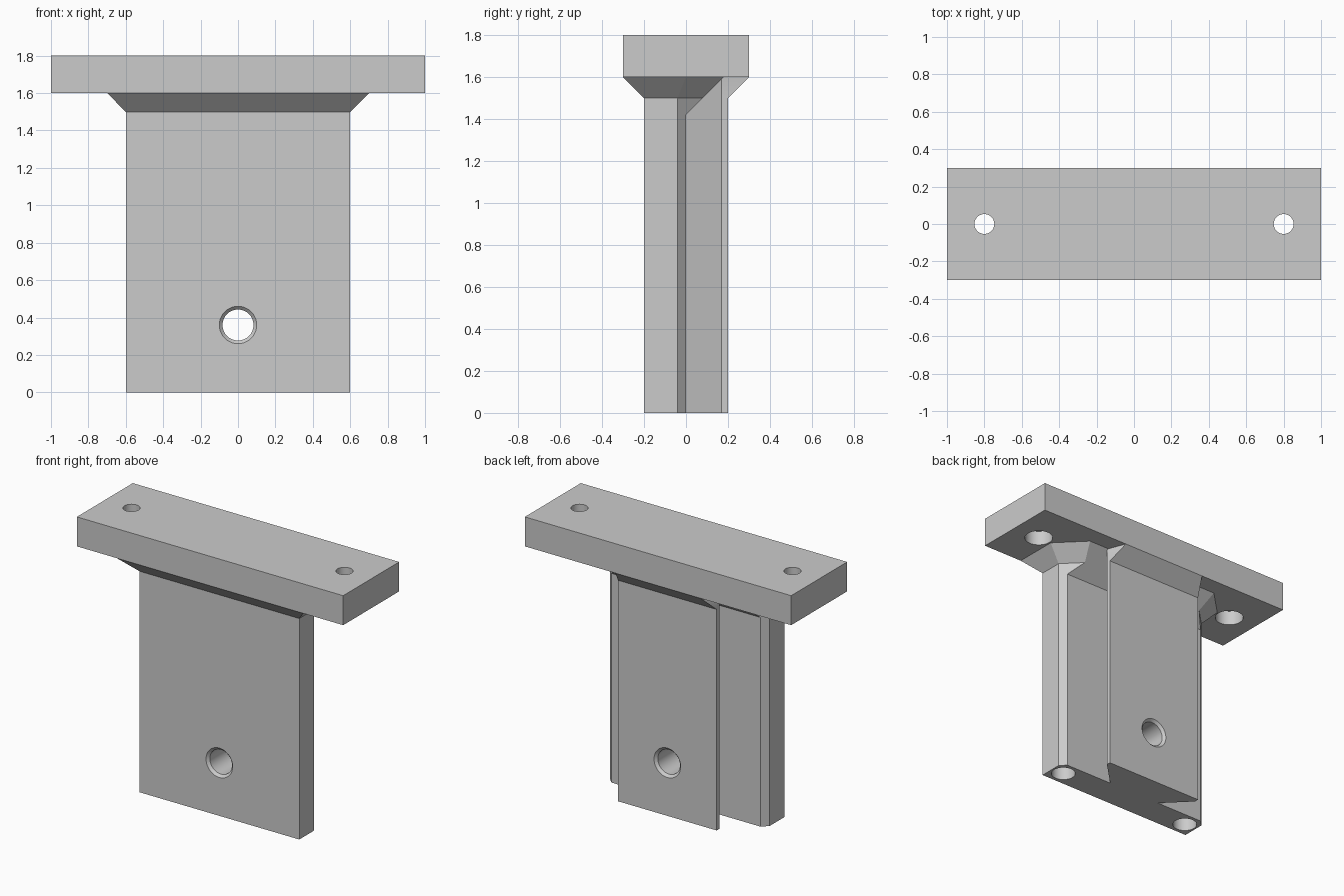
import bpy, bmesh
from math import sin, cos, tau

cube = bpy.data.objects.get("Cube")
if cube:
    bpy.data.objects.remove(cube, do_unlink=True)

grey = bpy.data.materials.new("plain_grey")
grey.use_nodes = True
colour = (0.6, 0.6, 0.6, 1)
grey.diffuse_color = colour
grey.node_tree.nodes["Principled BSDF"].inputs["Base Color"].default_value = colour


def loft(name, rings):
    """Closed solid through rings of equal point count."""
    bm = bmesh.new()
    loops = [[bm.verts.new(p) for p in ring] for ring in rings]
    n = len(loops[0])
    for a, b in zip(loops, loops[1:]):
        for i in range(n):
            j = (i + 1) % n
            bm.faces.new((a[i], a[j], b[j], b[i]))
    bm.faces.new(loops[0][::-1])
    bm.faces.new(loops[-1])
    bmesh.ops.recalc_face_normals(bm, faces=bm.faces)
    mesh = bpy.data.meshes.new(name)
    bm.to_mesh(mesh)
    bm.free()
    mesh.materials.append(grey)
    obj = bpy.data.objects.new(name, mesh)
    bpy.context.collection.objects.link(obj)
    return obj


def mirrored(half, z):
    """Ring at height z from the +x half of an outline, front to back."""
    return [(x, y, z) for x, y in half] + [(-x, y, z) for x, y in reversed(half)]


def round_cutter(name, steps, x=0, y=0, z=0, along_y=False):
    """Turned solid from (distance, radius) steps along z or y."""
    angles = [tau * i / 48 for i in range(48)]
    if along_y:
        rings = [[(x + r * cos(a), d, z + r * sin(a)) for a in angles] for d, r in steps]
    else:
        rings = [[(x + r * cos(a), y + r * sin(a), d) for a in angles] for d, r in steps]
    obj = loft(name, rings)
    obj.hide_render = True
    return obj


def combine(target, other, operation):
    mod = target.modifiers.new(other.name, 'BOOLEAN')
    mod.operation = operation
    mod.solver = 'EXACT'
    mod.object = other
    bpy.context.view_layer.objects.active = target
    bpy.ops.object.modifier_apply(modifier=mod.name)
    bpy.data.objects.remove(other, do_unlink=True)


# Top plate with counterbored screw holes
plate_half = [(1, -0.3), (1, 0.3)]
plate = loft("top_plate", [mirrored(plate_half, z) for z in (1.6, 1.8)])
for side in (-1, 1):
    screw = [(1.5, 0.09), (1.7, 0.09), (1.7, 0.053), (1.9, 0.053)]
    combine(plate, round_cutter("screw_hole", screw, x=0.8 * side), 'DIFFERENCE')

# Upright wall: bevelled back corners, flaring out under the plate
# height, half width, front, corner bevel (x + y), back
wall_levels = [
    (0, 0.6, -0.2, 0.56, 0),
    (1.42, 0.6, -0.2, 0.56, 0),
    (1.5, 0.6, -0.2, 0.56, 0.08),
    (1.6, 0.7, -0.3, 0.7, 0.18),
    (1.65, 0.6, -0.2, 0.56, 0.08),
]
wall = loft("upright_wall", [
    mirrored([(w, front), (w, bevel - w), (bevel - back, back)], z)
    for z, w, front, bevel, back in wall_levels])

# Dovetail rail on the back, rooted inside the wall
rail_levels = [(0, 0.37, 0.2), (1.5, 0.37, 0.2), (1.6, 0.32, 0.3), (1.65, 0.32, 0.25)]
rail = loft("dovetail_rail", [
    mirrored([(0.15, -0.05), (0.37, 0.17), (tip, back)], z)
    for z, tip, back in rail_levels])
combine(wall, rail, 'UNION')

# Cross hole, countersunk at both ends
cross = [(-0.25, 0.15), (-0.183, 0.083), (0.183, 0.083), (0.25, 0.15)]
combine(wall, round_cutter("cross_hole", cross, z=0.36, along_y=True), 'DIFFERENCE')

# Blind holes in the foot
for side in (-1, 1):
    foot = [(-0.1, 0.077), (0.2, 0.077)]
    combine(wall, round_cutter("foot_hole", foot, x=0.51 * side, y=-0.1), 'DIFFERENCE')

# Smooth hole walls, sharp edges
for obj in (plate, wall):
    bpy.ops.object.select_all(action='DESELECT')
    obj.select_set(True)
    bpy.context.view_layer.objects.active = obj
    bpy.ops.object.shade_smooth_by_angle(angle=0.5)
